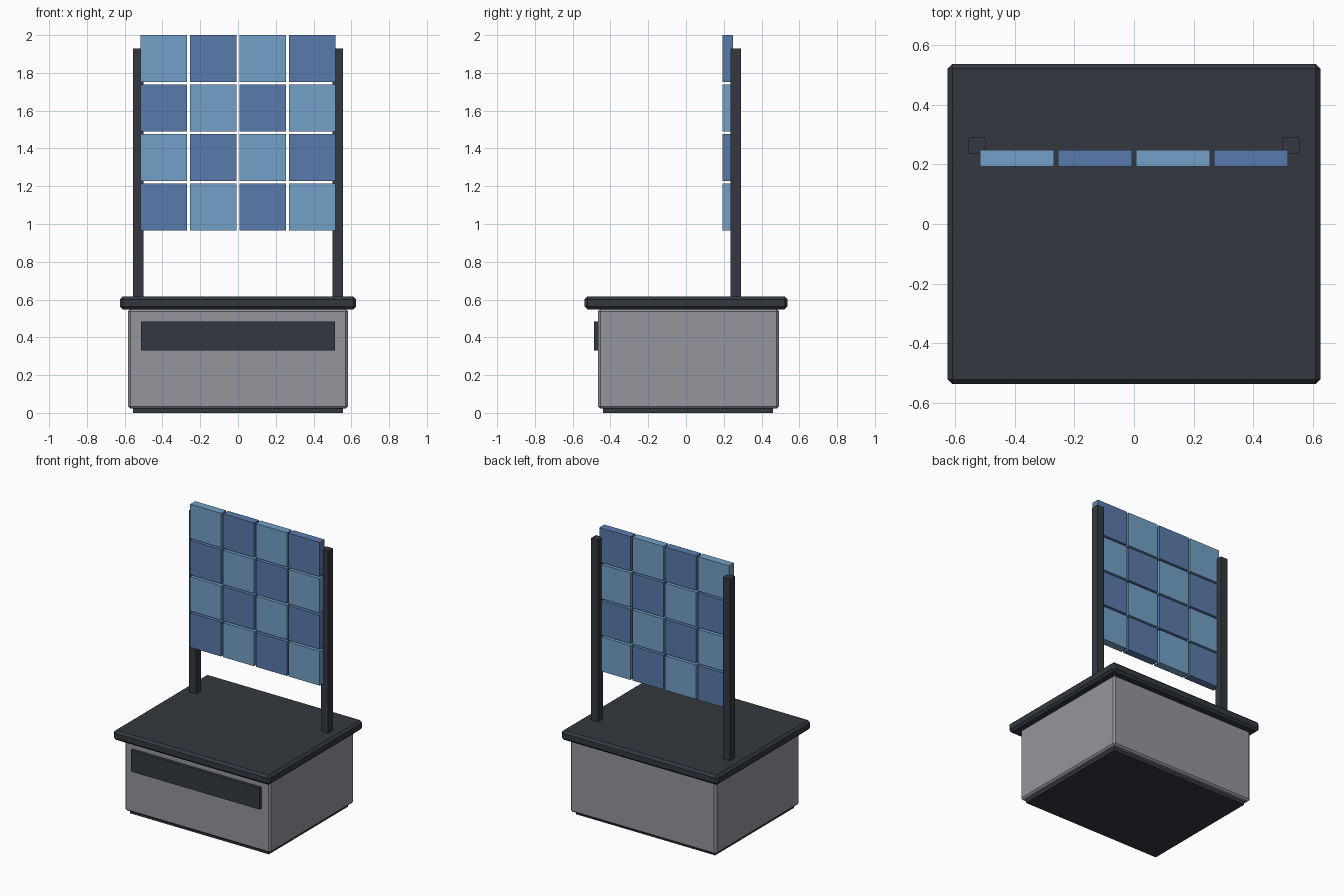
import bpy, bmesh

if "Cube" in bpy.data.objects:
    bpy.data.objects.remove(bpy.data.objects["Cube"])


def material(name, rgb):
    # sRGB 0-255 to linear
    lin = [((c / 255 + 0.055) / 1.055) ** 2.4 for c in rgb]
    m = bpy.data.materials.new(name)
    m.diffuse_color = (*lin, 1)
    m.use_nodes = True
    m.node_tree.nodes["Principled BSDF"].inputs["Base Color"].default_value = m.diffuse_color
    return m


dark = material("charcoal", (52, 57, 64))
grey = material("grey", (148, 150, 157))
light_blue = material("light blue", (115, 160, 198))
deep_blue = material("deep blue", (90, 123, 172))


def box(name, lo, hi, mat, bevel=0.0):
    me = bpy.data.meshes.new(name)
    bm = bmesh.new()
    bmesh.ops.create_cube(bm, size=1)
    for v in bm.verts:
        v.co = [(a + b) / 2 + c * (b - a) for a, b, c in zip(lo, hi, v.co)]
    if bevel:
        bmesh.ops.bevel(bm, geom=bm.edges[:], offset=bevel, segments=1,
                        affect='EDGES', profile=0.5)
    bm.to_mesh(me)
    bm.free()
    me.materials.append(mat)
    ob = bpy.data.objects.new(name, me)
    bpy.context.collection.objects.link(ob)
    return ob


# Cabinet: plinth, body, worktop and front panel
box("plinth", (-0.555, -0.44, 0), (0.555, 0.46, 0.06), dark)
box("cabinet_body", (-0.582, -0.465, 0.022), (0.582, 0.492, 0.55), grey, 0.012)
box("worktop", (-0.625, -0.537, 0.547), (0.625, 0.537, 0.617), dark, 0.016)
box("front_panel", (-0.513, -0.487, 0.33), (0.513, -0.455, 0.485), dark)

# Upright posts
for side, x in (("left", -0.527), ("right", 0.527)):
    box(side + "_post", (x - 0.028, 0.236, 0.59), (x + 0.028, 0.291, 1.93), dark)

# Checkerboard of display tiles, rows counted from the top
pitch, size = 0.262, 0.248
for row in range(4):
    for col in range(4):
        x = (col - 1.5) * pitch
        top = 2.0 - row * pitch
        mat = light_blue if (row + col) % 2 == 0 else deep_blue
        box(f"display_tile_{row + 1}_{col + 1}",
            (x - size / 2, 0.193, top - size), (x + size / 2, 0.249, top), mat)
